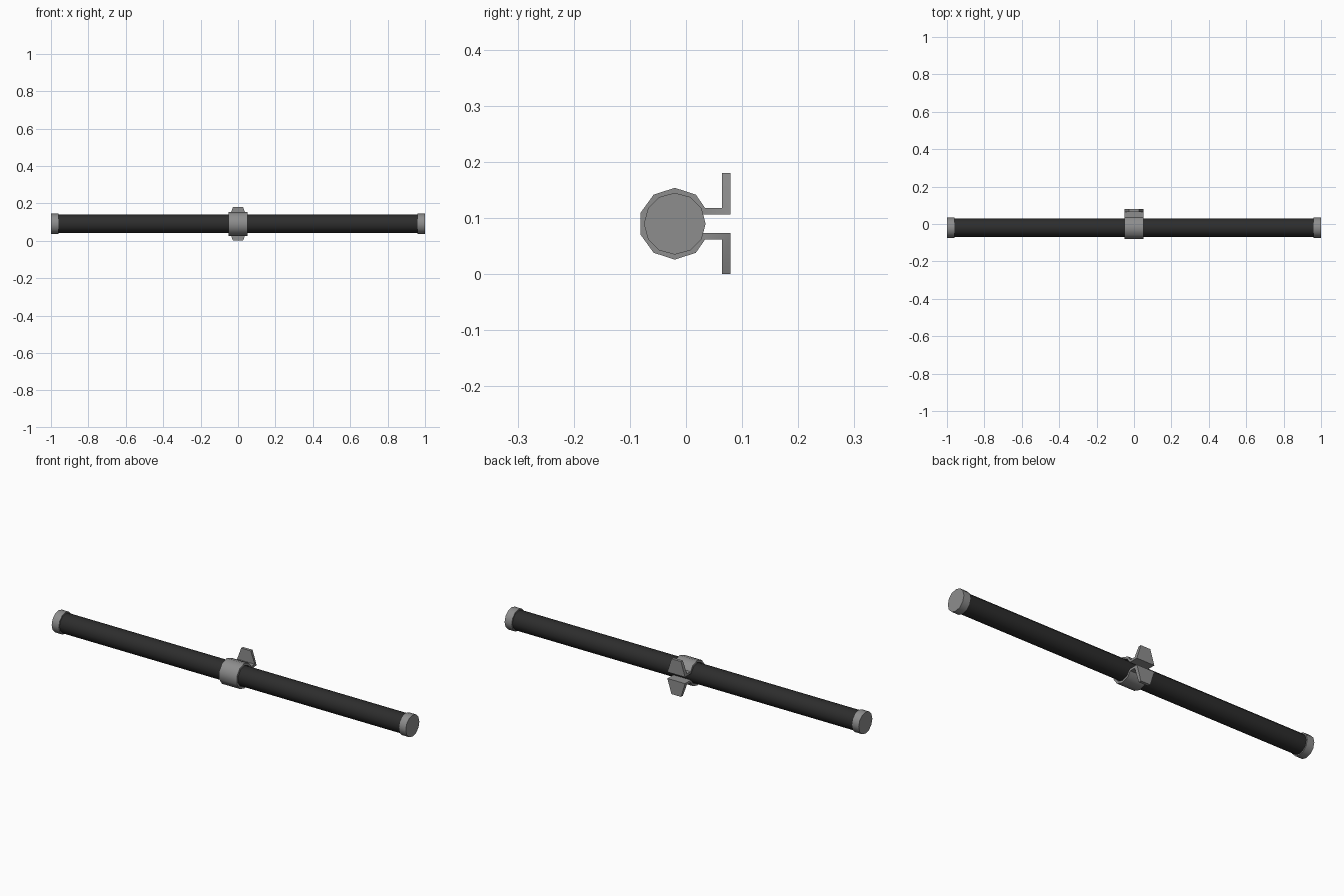
import bpy, bmesh, math

if "Cube" in bpy.data.objects:
    bpy.data.objects.remove(bpy.data.objects["Cube"])

CY, CZ = -0.02, 0.09      # axis of the tube


def material(name, v):
    m = bpy.data.materials.new(name)
    m.diffuse_color = (v, v, v, 1)
    m.use_nodes = True
    m.node_tree.nodes["Principled BSDF"].inputs["Base Color"].default_value = m.diffuse_color
    return m


grey = material("mid_grey", 0.27)
dark = material("near_black", 0.026)


def finish(obj, mat, angle):
    obj.data.materials.append(mat)
    bpy.ops.object.select_all(action='DESELECT')
    obj.select_set(True)
    bpy.context.view_layer.objects.active = obj
    bpy.ops.object.shade_smooth_by_angle(angle=math.radians(angle))


def rod(name, x, length, radius, mat):
    bpy.ops.mesh.primitive_cylinder_add(vertices=12, radius=radius, depth=length,
                                        location=(x, CY, CZ), rotation=(0, math.pi / 2, 0))
    obj = bpy.context.object
    obj.name = name
    finish(obj, mat, 40)


# long tube and its end caps
rod("tube", 0, 1.94, 0.049, dark)
for side, label in ((-1, "left"), (1, "right")):
    rod("end_cap_" + label, side * 0.98, 0.04, 0.055, grey)

# clamp: split ring running into two arms with tapered flanges
# each station: outer point, inner point (relative to the axis), half width
half = []
for deg in (162, 126, 90, 54):
    c, s = math.cos(math.radians(deg)), math.sin(math.radians(deg))
    half.append(((0.064 * c, 0.064 * s), (0.053 * c, 0.053 * s), 0.05))
half += [((0.054, 0.028), (0.0504, 0.0164), 0.05),
         ((0.084, 0.028), (0.099, 0.0164), 0.05),
         ((0.084, 0.09), (0.099, 0.09), 0.027)]
mirrored = [((o[0], -o[1]), (i[0], -i[1]), w) for o, i, w in reversed(half)]

bm = bmesh.new()
loops = []
for o, i, w in mirrored + half:
    loops.append([bm.verts.new((x, CY + p[0], CZ + p[1]))
                  for p, x in ((o, -w), (o, w), (i, w), (i, -w))])
for a, b in zip(loops, loops[1:]):
    for k in range(4):
        n = (k + 1) % 4
        bm.faces.new((a[k], a[n], b[n], b[k]))
bm.faces.new(loops[0])
bm.faces.new(loops[-1])
bmesh.ops.recalc_face_normals(bm, faces=bm.faces)
mesh = bpy.data.meshes.new("clamp")
bm.to_mesh(mesh)
bm.free()
clamp = bpy.data.objects.new("clamp", mesh)
bpy.context.collection.objects.link(clamp)
finish(clamp, grey, 40)
